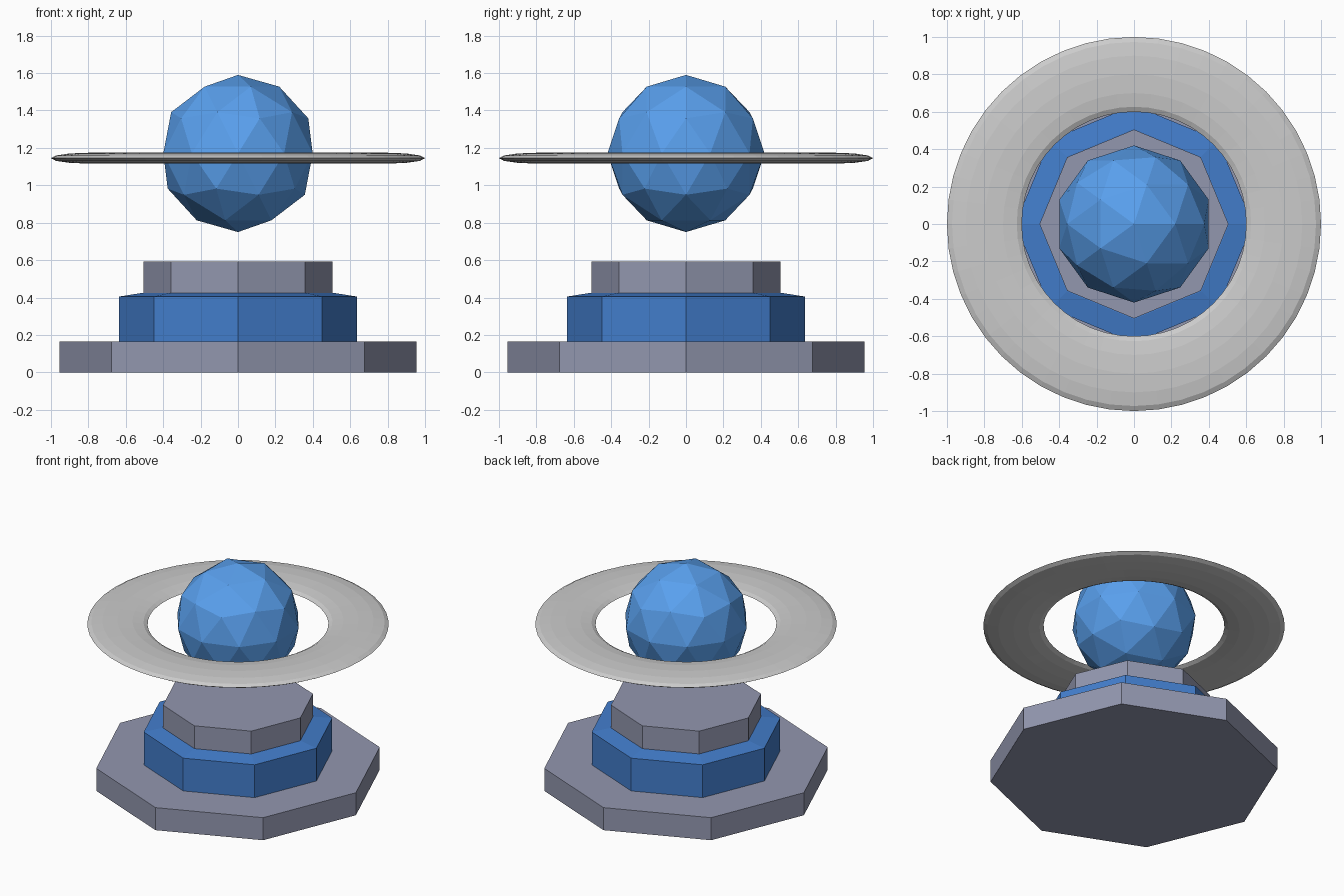
import bpy
import bmesh
import math

if "Cube" in bpy.data.objects:
    bpy.data.objects.remove(bpy.data.objects["Cube"])


def material(name, rgb):
    mat = bpy.data.materials.new(name)
    mat.diffuse_color = (*rgb, 1)
    mat.use_nodes = True
    mat.node_tree.nodes["Principled BSDF"].inputs["Base Color"].default_value = mat.diffuse_color
    return mat


stone = material("stone", (0.29, 0.31, 0.43))
blue = material("deep_blue", (0.055, 0.205, 0.6))
bright = material("bright_blue", (0.10, 0.35, 0.85))


def octagon_tier(name, profile, mat):
    """Stack octagonal loops (radius, z), corners on the axes, capped."""
    bm = bmesh.new()
    loops = [[bm.verts.new((r * math.cos(i * math.pi / 4),
                            r * math.sin(i * math.pi / 4), z))
              for i in range(8)] for r, z in profile]
    for low, high in zip(loops, loops[1:]):
        for i in range(8):
            j = (i + 1) % 8
            bm.faces.new((low[i], low[j], high[j], high[i]))
    bm.faces.new(loops[0][::-1])
    bm.faces.new(loops[-1])
    mesh = bpy.data.meshes.new(name)
    bm.to_mesh(mesh)
    bm.free()
    mesh.materials.append(mat)
    obj = bpy.data.objects.new(name, mesh)
    bpy.context.collection.objects.link(obj)


# Stepped pedestal
octagon_tier("base_plinth", [(0.955, 0), (0.955, 0.165)], stone)
octagon_tier("middle_tier", [(0.635, 0.165), (0.635, 0.405), (0.51, 0.425)], blue)
octagon_tier("top_tier", [(0.505, 0.42), (0.505, 0.592)], stone)

# Floating faceted globe
bpy.ops.mesh.primitive_ico_sphere_add(subdivisions=2, radius=0.42, location=(0, 0, 1.17))
globe = bpy.context.object
globe.name = "globe"
globe.data.materials.append(bright)

# Flattened ring around the globe
bpy.ops.mesh.primitive_torus_add(major_radius=0.8, minor_radius=0.2,
                                 major_segments=48, minor_segments=12,
                                 location=(0, 0, 1.145))
ring = bpy.context.object
ring.name = "ring"
ring.scale.z = 0.145
